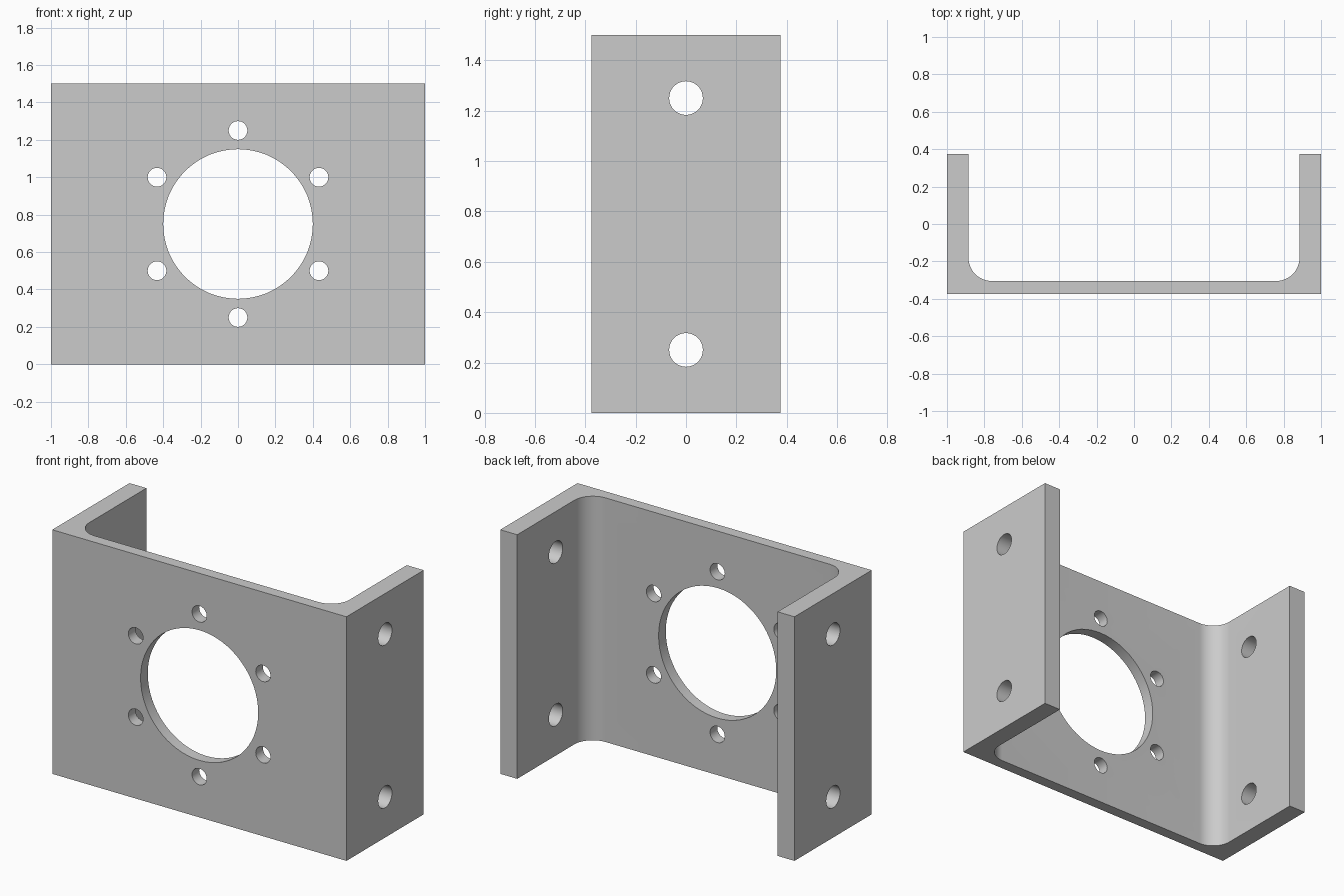
import bpy, bmesh, math
from mathutils import Matrix

if "Cube" in bpy.data.objects:
    bpy.data.objects.remove(bpy.data.objects["Cube"])

HEIGHT, DEPTH = 1.5, 0.375      # full height, half depth
INNER_X, INNER_Y = 0.885, -0.305  # inner faces of flanges and web
FILLET = 0.125

grey = bpy.data.materials.new("steel grey")
grey.diffuse_color = (0.6, 0.6, 0.6, 1)
grey.use_nodes = True
grey.node_tree.nodes["Principled BSDF"].inputs["Base Color"].default_value = grey.diffuse_color


def add_object(name, bm):
    bmesh.ops.recalc_face_normals(bm, faces=bm.faces)
    mesh = bpy.data.meshes.new(name)
    bm.to_mesh(mesh)
    bm.free()
    mesh.materials.append(grey)
    obj = bpy.data.objects.new(name, mesh)
    bpy.context.collection.objects.link(obj)
    return obj


# U-shaped channel: half profile with inner fillet, mirrored and extruded upward
half = [(1, -DEPTH), (1, DEPTH), (INNER_X, DEPTH)]
for i in range(17):
    a = math.pi / 2 * i / 16
    half.append((INNER_X - FILLET + FILLET * math.cos(a),
                 INNER_Y + FILLET - FILLET * math.sin(a)))
profile = half + [(-x, y) for x, y in reversed(half)]

bm = bmesh.new()
base = bm.faces.new([bm.verts.new((x, y, 0)) for x, y in profile])
top = bmesh.ops.extrude_face_region(bm, geom=[base])["geom"]
bmesh.ops.translate(bm, vec=(0, 0, HEIGHT),
                    verts=[v for v in top if isinstance(v, bmesh.types.BMVert)])
bracket = add_object("bracket", bm)

# Drill cutters: bore, bolt circle and flange holes
bm = bmesh.new()


def drill(axis, location, radius, length, sides):
    turn = Matrix.Rotation(math.pi / 2, 4, axis)
    bmesh.ops.create_cone(bm, cap_ends=True, segments=sides, radius1=radius,
                          radius2=radius, depth=length,
                          matrix=Matrix.Translation(location) @ turn)


drill('X', (0, -0.34, 0.75), 0.4, 0.3, 64)
for k in range(6):
    a = math.radians(30 + 60 * k)
    drill('X', (0.5 * math.cos(a), -0.34, 0.75 + 0.5 * math.sin(a)), 0.05, 0.3, 32)
for x in (-0.95, 0.95):
    for z in (0.25, 1.25):
        drill('Y', (x, 0, z), 0.067, 0.4, 32)
cutter = add_object("hole_cutter", bm)
cutter.hide_render = True
cutter.hide_viewport = False

# Cut the holes, then shade the curved walls smooth
cut = bracket.modifiers.new("holes", 'BOOLEAN')
cut.operation, cut.solver, cut.object = 'DIFFERENCE', 'EXACT', cutter
bpy.context.view_layer.objects.active = bracket
bracket.select_set(True)
cutter.select_set(False)
bpy.ops.object.modifier_apply(modifier=cut.name)
bpy.data.objects.remove(cutter)
bpy.ops.object.shade_smooth_by_angle(angle=math.radians(30))
